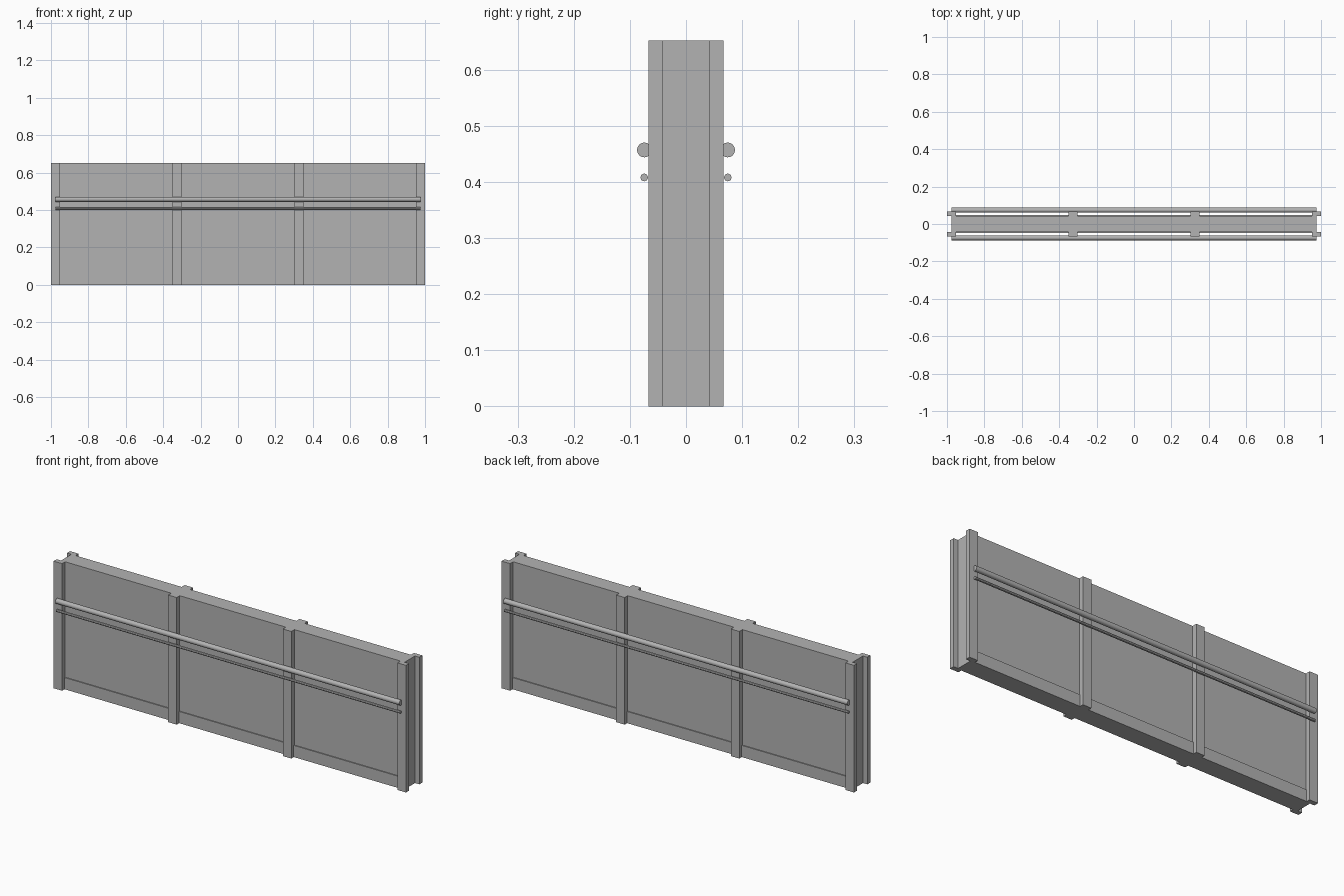
import bpy
import math

if "Cube" in bpy.data.objects:
    bpy.data.objects.remove(bpy.data.objects["Cube"])

grey = bpy.data.materials.new("plain_grey")
grey.diffuse_color = (0.45, 0.45, 0.45, 1)
grey.use_nodes = True
grey.node_tree.nodes["Principled BSDF"].inputs["Base Color"].default_value = grey.diffuse_color

HEIGHT = 0.652


def box(name, x, y, z):
    """Box from (min, max) pairs on each axis."""
    bpy.ops.mesh.primitive_cube_add(size=1, location=[sum(a) / 2 for a in (x, y, z)])
    ob = bpy.context.object
    ob.name = name
    ob.scale = [a[1] - a[0] for a in (x, y, z)]
    bpy.ops.object.transform_apply(location=False, rotation=False, scale=True)
    ob.data.materials.append(grey)
    return ob


def rail(name, y, z, radius, sides):
    """Horizontal bar running along x."""
    bpy.ops.mesh.primitive_cylinder_add(
        vertices=sides, radius=radius, depth=1.952,
        location=(0, y, z), rotation=(0, math.pi / 2, 0))
    ob = bpy.context.object
    ob.name = name
    bpy.ops.object.shade_smooth_by_angle(angle=math.radians(35))
    ob.data.materials.append(grey)
    return ob


# Wall core and slightly thicker skirting at the foot
box("wall_panel", (-0.975, 0.975), (-0.042, 0.042), (0.0, HEIGHT))
for side, s in (("front", -1), ("back", 1)):
    box(f"{side}_skirting", (-0.975, 0.975), sorted((s * 0.04, s * 0.047)), (0.0, 0.06))

    # Four upright posts on each face
    for i in range(4):
        cx = -0.976 + i * 0.976 * 2 / 3
        box(f"{side}_post_{i + 1}", (cx - 0.024, cx + 0.024),
            sorted((s * 0.042, s * 0.067)), (0.0, HEIGHT))

    # Thick handrail with a thin rail beneath it
    rail(f"{side}_handrail", s * 0.0742, 0.457, 0.0132, 16)
    rail(f"{side}_lower_rail", s * 0.0745, 0.408, 0.007, 8)
